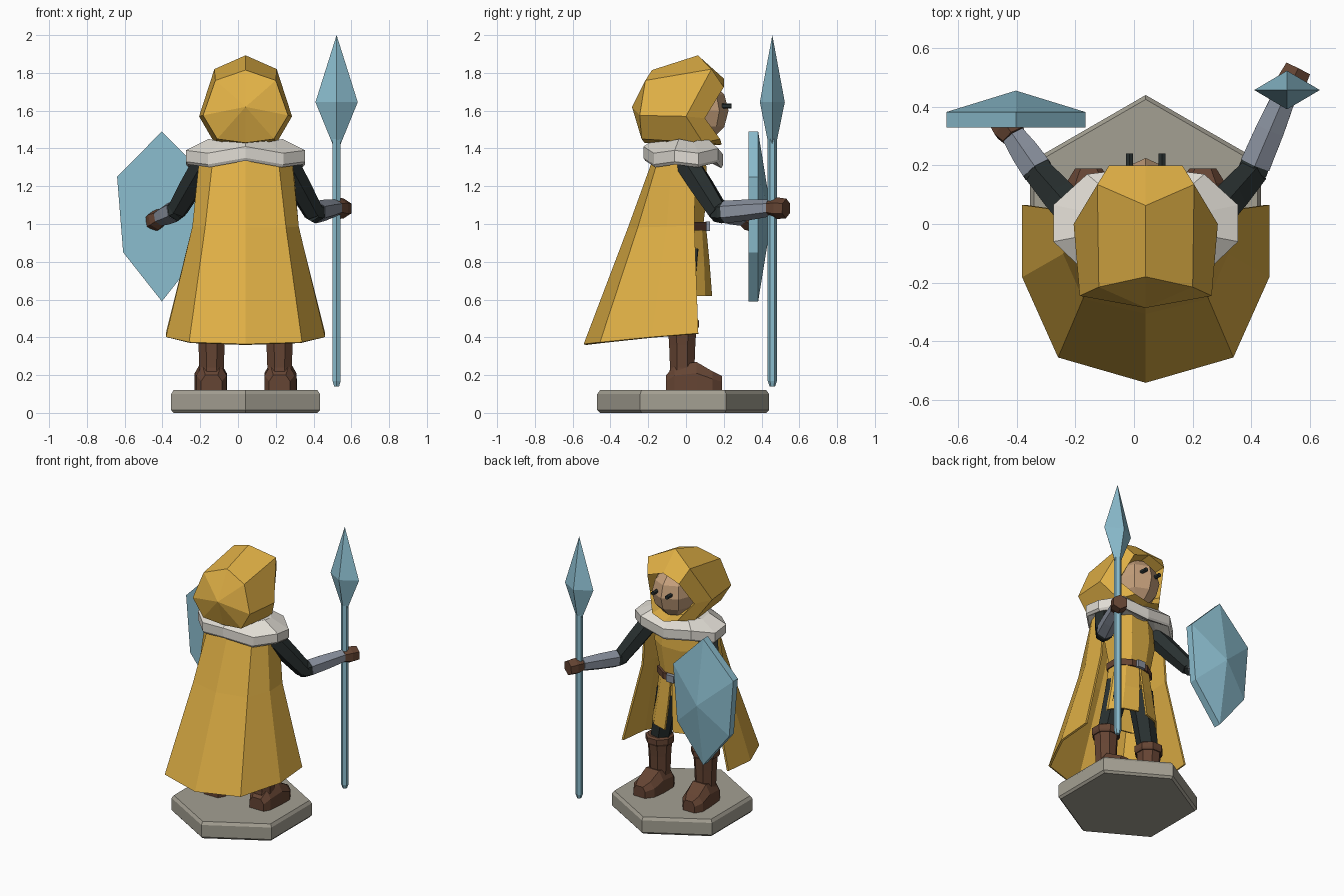
import bpy, bmesh
from math import sin, cos, pi, radians
from mathutils import Vector

cube = bpy.data.objects.get("Cube")
if cube:
    bpy.data.objects.remove(cube, do_unlink=True)

CX = 0.04  # body centre line


def material(name, r, g, b):
    m = bpy.data.materials.new(name)
    m.use_nodes = True
    m.diffuse_color = (r, g, b, 1)
    m.node_tree.nodes["Principled BSDF"].inputs["Base Color"].default_value = (r, g, b, 1)
    return m


GOLD = material("gold cloth", 0.74, 0.43, 0.06)
FUR = material("pale fur", 0.75, 0.72, 0.66)
BLUE = material("blue metal", 0.26, 0.51, 0.62)
LEATHER = material("brown leather", 0.13, 0.058, 0.033)
DARK = material("dark cloth", 0.022, 0.03, 0.03)
STEEL = material("grey steel", 0.25, 0.28, 0.34)
STONE = material("stone", 0.37, 0.35, 0.29)
SKIN = material("skin", 0.56, 0.35, 0.2)


def finish(name, bm, mat):
    bmesh.ops.remove_doubles(bm, verts=bm.verts, dist=0.0005)
    bmesh.ops.recalc_face_normals(bm, faces=bm.faces)
    me = bpy.data.meshes.new(name)
    bm.to_mesh(me)
    bm.free()
    me.materials.append(mat)
    ob = bpy.data.objects.new(name, me)
    bpy.context.collection.objects.link(ob)
    return ob


def loft(name, rings, mat, closed=True, cap=True):
    """Bridge rows of points with quads; close the ends with flat caps."""
    bm = bmesh.new()
    rows = [[bm.verts.new(p) for p in ring] for ring in rings]
    n = len(rows[0])
    for a, b in zip(rows, rows[1:]):
        for i in range(n if closed else n - 1):
            j = (i + 1) % n
            bm.faces.new((a[i], a[j], b[j], b[i]))
    if closed and cap:
        bm.faces.new(rows[0])
        bm.faces.new(rows[-1])
    return finish(name, bm, mat)


def oval(x, y, z, rx, ry, n=8, turn=0.5):
    return [Vector((x + rx * cos(2 * pi * (i + turn) / n),
                    y + ry * sin(2 * pi * (i + turn) / n), z)) for i in range(n)]


def limb(name, start, end, radii, mat, n=6):
    """Straight tapered tube with radii spaced evenly along it."""
    a, b = Vector(start), Vector(end)
    q = (b - a).to_track_quat('Z', 'Y')
    rings = []
    for i, r in enumerate(radii):
        c = a.lerp(b, i / (len(radii) - 1))
        rings.append([c + q @ p for p in oval(0, 0, 0, r, r, n)])
    return loft(name, rings, mat)


def mirrored(half):
    """Close a half outline, whose ends lie on the centre line."""
    right = [Vector((CX + x, y, z)) for x, y, z in half]
    left = [Vector((CX - x, y, z)) for x, y, z in reversed(half[1:-1])]
    return right + left


def box(name, centre, size, mat):
    x, y, z = centre
    w, d, h = (s / 2 for s in size)
    rings = [[(x - w, y - d, k), (x + w, y - d, k), (x + w, y + d, k), (x - w, y + d, k)]
             for k in (z - h, z + h)]
    return loft(name, rings, mat)


# Hexagonal plinth with a chamfered rim
loft("base", [oval(CX, -0.015, z, r, r, 6) for z, r in
              ((0, 0.44), (0.015, 0.455), (0.1, 0.455), (0.12, 0.44))], STONE)

# Legs and boots
for side, s in (("left", 1), ("right", -1)):
    x = CX + s * 0.18
    limb(side + "_trouser", (CX + s * 0.09, 0, 0.86), (x, -0.02, 0.44), (0.085, 0.075, 0.066), DARK)
    loft(side + "_boot_shaft", [oval(x, -0.02, z, r, r) for z, r in
                                ((0.16, 0.08), (0.24, 0.07), (0.36, 0.075), (0.46, 0.082))], LEATHER)
    loft(side + "_boot_cuff", [oval(x, -0.02, z, r, r) for z, r in
                               ((0.44, 0.088), (0.455, 0.095), (0.49, 0.095), (0.5, 0.08))], LEATHER)
    foot = []
    for y, w, h in ((-0.105, 0.055, 0.08), (-0.06, 0.08, 0.13), (0.055, 0.085, 0.15),
                    (0.14, 0.08, 0.1), (0.19, 0.045, 0.075)):
        shift = x + s * 0.08 * max(y, 0)
        foot.append([(shift + u * w, y, 0.12 + v * h) for u, v in
                     ((-1, 0), (1, 0), (1, 0.6), (0.6, 1), (-0.6, 1), (-1, 0.6))])
    loft(side + "_boot_foot", foot, LEATHER)

# Tunic, split skirt, belt and buckle
loft("tunic", [oval(CX, 0, z, rx, ry) for z, rx, ry in
               ((0.85, 0.15, 0.1), (1.0, 0.15, 0.1), (1.2, 0.19, 0.125), (1.38, 0.17, 0.11))], GOLD)
skirt_rows = []
for z, rx, ry, gap in ((1.0, 0.15, 0.105, 2), (0.8, 0.18, 0.125, 5), (0.62, 0.21, 0.14, 9)):
    row = []
    for i in range(11):
        a = radians(90 + gap + (360 - 2 * gap) * i / 10)
        row.append((CX + rx * cos(a), ry * sin(a), z))
    skirt_rows.append(row)
skirt = loft("tunic_skirt", skirt_rows, GOLD, closed=False)
skirt.modifiers.new("thickness", 'SOLIDIFY').thickness = 0.012
loft("belt", [oval(CX, 0, z, 0.168, 0.118) for z in (0.965, 1.01)], LEATHER)
box("belt_buckle", (CX, 0.115, 0.988), (0.06, 0.025, 0.05), STEEL)

# Cloak, open toward the face side
cloak_rows = []
for half in (((0.24, 0.05, 1.38), (0.235, -0.07, 1.38), (0.165, -0.13, 1.38), (0, -0.155, 1.38)),
             ((0.272, 0.045, 0.99), (0.275, -0.1, 0.985), (0.21, -0.25, 0.98), (0, -0.3, 0.98)),
             ((0.415, 0.065, 0.42), (0.415, -0.18, 0.4), (0.295, -0.45, 0.372), (0, -0.535, 0.362))):
    cloak_rows.append([(CX + x, y, z) for x, y, z in half]
                      + [(CX - x, y, z) for x, y, z in reversed(half[:-1])])
cloak = loft("cloak", cloak_rows, GOLD, closed=False)
cloak.modifiers.new("thickness", 'SOLIDIFY').thickness = 0.014
cloak.modifiers["thickness"].offset = 0

# Fur collar
edge = ((0, -0.225, 1.41), (0.2, -0.17, 1.375), (0.315, -0.06, 1.39),
        (0.315, 0.065, 1.375), (0.2, 0.17, 1.4), (0, 0.195, 1.37))


def collar_ring(scale, dz):
    return mirrored([(x * scale, y * scale, z + dz) for x, y, z in edge])


loft("fur_collar", [collar_ring(0.6, -0.04), collar_ring(0.96, -0.075), collar_ring(1, -0.06),
                    collar_ring(1, 0), collar_ring(0.62, 0.06)], FUR)

# Hood: back point, back ring, widest ring, opening rim and lining
hood = [[(0, -0.286, 1.62)] * 5,
        [(0, -0.18, 1.815), (0.16, -0.215, 1.76), (0.225, -0.245, 1.575), (0.15, -0.235, 1.45), (0, -0.22, 1.43)],
        [(0, 0.063, 1.893), (0.165, 0.135, 1.82), (0.246, 0.0, 1.57), (0.165, 0.09, 1.43), (0, 0.1, 1.415)],
        [(0, 0.2, 1.77), (0.125, 0.2, 1.725), (0.175, 0.1, 1.56), (0.1, 0.18, 1.45), (0, 0.19, 1.42)],
        [(0, 0.1, 1.76), (0.11, 0.1, 1.71), (0.15, 0.05, 1.56), (0.09, 0.1, 1.46), (0, 0.1, 1.44)],
        [(0, 0.02, 1.6)] * 5]
loft("hood", [mirrored(h) for h in hood], GOLD, cap=False)

# Head and eyes
bm = bmesh.new()
bmesh.ops.create_uvsphere(bm, u_segments=8, v_segments=6, radius=1)
for v in bm.verts:
    v.co = Vector((CX + v.co.x * 0.15, 0.06 + v.co.y * 0.165, 1.6 + v.co.z * 0.17))
finish("head", bm, SKIN)
for side, s in (("left", 1), ("right", -1)):
    x = CX + s * 0.055
    limb(side + "_eye", (x, 0.19, 1.625), (x, 0.24, 1.625), (0.014, 0.014), DARK)

# Arms: shoulder, elbow, wrist and fist end
arms = {"left": ((0.25, 0.0, 1.33), (0.4, 0.17, 1.06), (0.515, 0.44, 1.085), (0.56, 0.53, 1.082)),
        "right": ((-0.17, 0.0, 1.33), (-0.32, 0.17, 1.075), (-0.41, 0.3, 1.035), (-0.45, 0.355, 1.01))}
for side, (shoulder, elbow, wrist, fist) in arms.items():
    limb(side + "_upper_arm", shoulder, elbow, (0.07, 0.066, 0.056), DARK)
    e, w = Vector(elbow), Vector(wrist)
    limb(side + "_elbow", e.lerp(w, -0.1), e.lerp(w, 0.2), (0.045, 0.058, 0.055), DARK)
    limb(side + "_bracer", e.lerp(w, 0.12), w, (0.06, 0.056, 0.046), STEEL)
    limb(side + "_fist", w, fist, (0.046, 0.057, 0.052), LEATHER)

# Spear
SX, SY = 0.522, 0.457
loft("spear_shaft", [oval(SX, SY, z, r, r, 6) for z, r in
                     ((0.14, 0.015), (0.17, 0.025), (1.45, 0.025))], BLUE)
loft("spear_head", [oval(SX, SY, z, rx, ry, 4, 0) for z, rx, ry in
                    ((1.42, 0.02, 0.02), (1.645, 0.112, 0.066), (2.0, 0.0001, 0.0001))], BLUE)

# Shield: flat back, straight rim, raised centre
outline = ((0, 0.59), (0.205, 0.85), (0.237, 1.25), (0, 1.49), (-0.237, 1.25), (-0.205, 0.85))
SHX = -0.403
loft("shield", [[(SHX, 0.33, 1.04)] * 6,
                [(SHX + x, 0.33, z) for x, z in outline],
                [(SHX + x, 0.382, z) for x, z in outline],
                [(SHX, 0.455, 1.04)] * 6], BLUE, cap=False)
